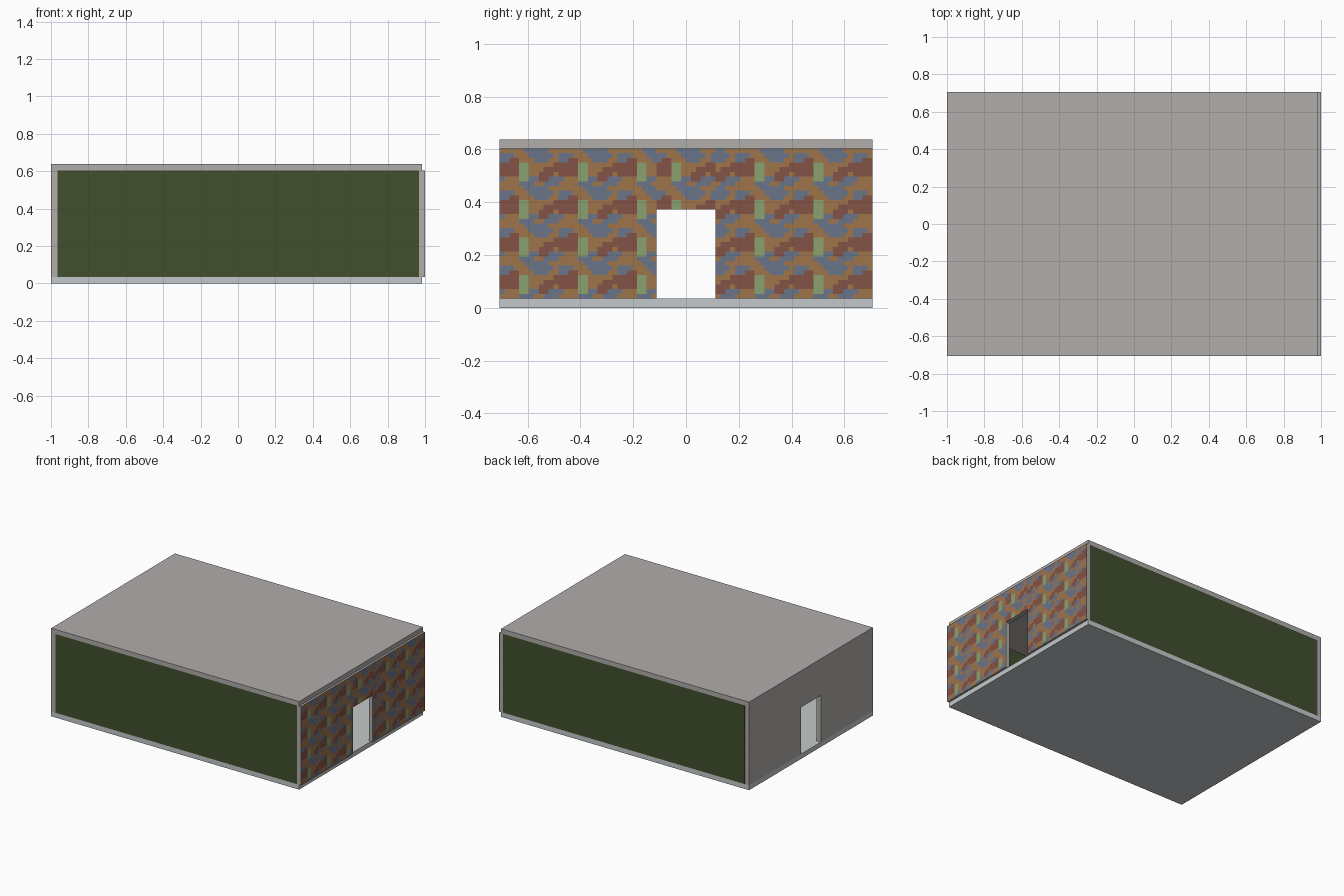
import bpy, bmesh

if "Cube" in bpy.data.objects:
    bpy.data.objects.remove(bpy.data.objects["Cube"])

def lin(c):
    c /= 255
    return c / 12.92 if c <= 0.04045 else ((c + 0.055) / 1.055) ** 2.4

def material(name, r, g, b):
    m = bpy.data.materials.new(name)
    m.diffuse_color = (lin(r), lin(g), lin(b), 1)
    m.use_nodes = True
    m.node_tree.nodes["Principled BSDF"].inputs["Base Color"].default_value = m.diffuse_color
    return m

GREY = material("warm_grey", 177, 173, 171)
PALE = material("pale_grey", 197, 201, 203)
GREEN = material("dark_green", 65, 78, 45)
STONES = {"O": material("stone_tan", 159, 117, 75),
          "B": material("stone_blue_grey", 106, 117, 138),
          "R": material("stone_red_brown", 133, 82, 69),
          "G": material("stone_green", 139, 161, 110)}

def finish(name, bm, mats):
    me = bpy.data.meshes.new(name)
    bm.to_mesh(me)
    bm.free()
    for m in mats:
        me.materials.append(m)
    ob = bpy.data.objects.new(name, me)
    bpy.context.collection.objects.link(ob)
    return ob

def box(name, x, y, z, mat):
    bm = bmesh.new()
    bmesh.ops.create_cube(bm, size=1)
    for v in bm.verts:
        v.co = [lo + (c + 0.5) * (hi - lo) for c, (lo, hi) in zip(v.co, (x, y, z))]
    return finish(name, bm, [mat])

HALF, Z0, Z1, TOP = 0.707, 0.035, 0.604, 0.637
COLS, ROWS = 76, 32
DY, DZ = 2 * HALF / COLS, (Z1 - Z0) / ROWS
D0, D1, DTOP = 32, 44, 19               # doorway in grid cells
door_y, door_z = HALF - D0 * DY, Z0 + DTOP * DZ

# Repeating stone pattern, bottom row first
TILE = ["OOOOBBBOOBBB", "BOOOGGBBRRBB", "RRRRGGOORRRO", "RRRRGGOOORRR",
        "RRRRGGOOOOOR", "BBRROOOBBBOO", "BBBOOOBBBBBO", "OOOOOBBBBBOO"]

def stone_face(name, x):
    bm = bmesh.new()
    keys = list(STONES)
    grid = [[bm.verts.new((x, -HALF + i * DY, Z0 + j * DZ)) for j in range(ROWS + 1)]
            for i in range(COLS + 1)]
    for i in range(COLS):
        for j in range(ROWS):
            over_door = D0 <= i < D1
            if over_door and j < DTOP:
                continue
            f = bm.faces.new((grid[i][j], grid[i + 1][j], grid[i + 1][j + 1], grid[i][j + 1]))
            shift = 5 if over_door else 0
            f.material_index = keys.index(TILE[j % 8][(i + shift) % 12])
    bmesh.ops.delete(bm, geom=[v for v in bm.verts if not v.link_faces], context='VERTS')
    finish(name, bm, STONES.values())

# End walls with doorways, stone pattern on the +x face
for side, x0, x1 in (("left", -1.0, -0.965), ("right", 0.968, 1.0)):
    xr = (x0, x1 - 0.001)
    box(side + "_wall_front_part", xr, (-HALF, -door_y), (Z0, Z1), GREY)
    box(side + "_wall_back_part", xr, (door_y, HALF), (Z0, Z1), GREY)
    box(side + "_wall_lintel", xr, (-door_y, door_y), (door_z, Z1), GREY)
    stone_face(side + "_wall_stone_face", x1)

# Long green walls
for side, y in (("front", (-HALF, -HALF + 0.035)), ("back", (HALF - 0.035, HALF))):
    box(side + "_wall", (-0.965, 0.968), y, (Z0, Z1), GREEN)

# Floor and ceiling slabs
box("floor_slab", (-1, 0.984), (-HALF, HALF), (0, Z0), PALE)
box("ceiling_slab", (-1, 0.984), (-HALF, HALF), (Z1, TOP), GREY)
